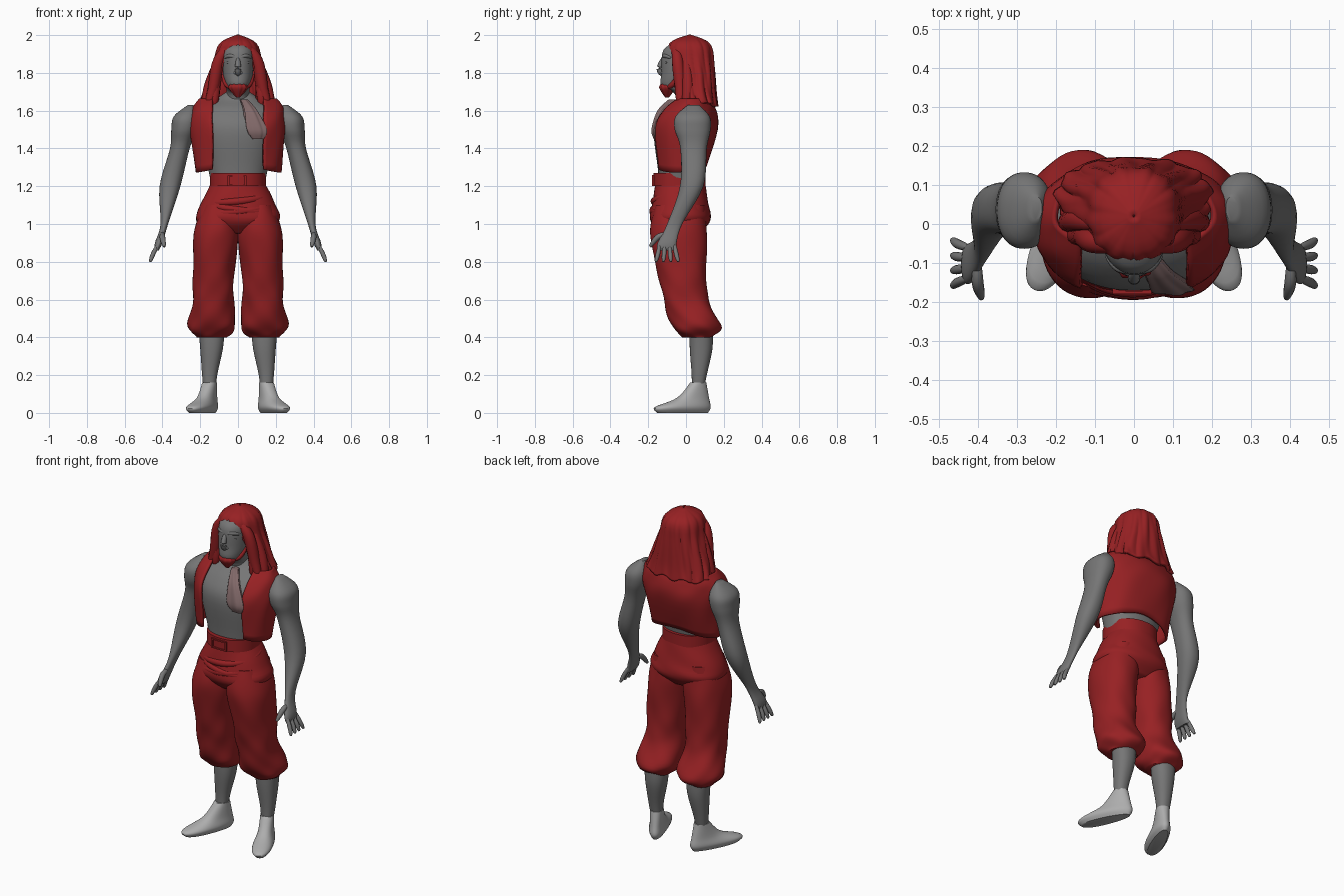
import bpy, bmesh
from math import sin, cos, pi, asin, radians
from mathutils import Vector, Matrix

if "Cube" in bpy.data.objects:
    bpy.data.objects.remove(bpy.data.objects["Cube"], do_unlink=True)


def material(name, *colour):
    mat = bpy.data.materials.new(name)
    mat.use_nodes = True
    mat.diffuse_color = (*colour, 1)
    shader = next(node for node in mat.node_tree.nodes if node.type == 'BSDF_PRINCIPLED')
    shader.inputs["Base Color"].default_value = (*colour, 1)
    return mat


red = material("deep red", .31, .015, .017)
skin = material("grey skin", .18, .18, .18)
pale = material("pale grey", .42, .42, .42)
dusty = material("dusty rose", .22, .14, .14)


def finish(name, bm, mat, mirror=False, thickness=0):
    """Turn a bmesh into a smooth object, thickened or mirrored on request."""
    bmesh.ops.remove_doubles(bm, verts=bm.verts, dist=.0005)
    bmesh.ops.recalc_face_normals(bm, faces=bm.faces)
    mesh = bpy.data.meshes.new(name)
    bm.to_mesh(mesh)
    bm.free()
    mesh.materials.append(mat)
    mesh.shade_smooth()
    mesh.set_sharp_from_angle(angle=radians(50))
    part = bpy.data.objects.new(name, mesh)
    bpy.context.collection.objects.link(part)
    if thickness:
        solid = part.modifiers.new("thickness", 'SOLIDIFY')
        solid.thickness, solid.offset = thickness, 0
    if mirror:
        part.modifiers.new("mirror", 'MIRROR').use_mirror_merge = False


def spline(rows, steps):
    """Smooth curve through the rows, as pairs of point and progress."""
    rows = [Vector(row) for row in rows]
    last = len(rows) - 1
    curve = []
    for i in range(last):
        before, start, end, after = (rows[min(max(j, 0), last)] for j in range(i - 1, i + 3))
        leave, arrive = (end - before) / 2, (after - start) / 2
        for k in range(steps):
            t = k / steps
            ease = t * t * (3 - 2 * t)
            point = start.lerp(end, ease) + leave * t * (1 - t) ** 2 - arrive * t * t * (1 - t)
            curve.append((point, (i + t) / last))
    return curve + [(rows[last], 1)]


def bridge(rings, closed):
    """Join rings of points with quads and cap the ends of closed shapes."""
    bm = bmesh.new()
    loops = [[bm.verts.new(point) for point in ring] for ring in rings]
    for upper, lower in zip(loops, loops[1:]):
        for i in range(0 if closed else 1, len(upper)):
            bm.faces.new((upper[i - 1], upper[i], lower[i], lower[i - 1]))
    if closed:
        bm.faces.new(loops[0])
        bm.faces.new(loops[-1])
    return bm


def loft(name, mat, rows, sides=48, steps=5, ripple=None, move=None, opening=None, **options):
    """Level rounded sections: height, half width, half depth, y, x."""
    box = .9
    rows = [tuple(row) + (0,) * (5 - len(row)) for row in rows]
    rings = []
    for (z, width, depth, y, x), t in spline(rows, steps):
        edge = asin(min(opening(t) / width, .95) ** (1 / box)) if opening else 0
        ring = []
        for i in range(sides):
            a = edge + 2 * (pi - edge) * i / (sides - 1 if opening else sides)
            swell = 1 + ripple(a, t) if ripple else 1
            across = abs(sin(a)) ** box * (1 if sin(a) > 0 else -1)
            along = abs(cos(a)) ** box * (-1 if cos(a) > 0 else 1)
            point = Vector((x + swell * width * across, y + swell * depth * along, z))
            ring.append(move(point) if move else point)
        rings.append(ring)
    finish(name, bridge(rings, not opening), mat, **options)


def tube(name, mat, radius, points, sides=12, **options):
    """Spindle that follows the points and thins toward both ends."""
    curve = spline(points, 5)
    rings = []
    for k, (point, t) in enumerate(curve):
        way = curve[min(k + 1, len(curve) - 1)][0] - curve[max(k - 1, 0)][0]
        turn = way.to_track_quat('Z', 'Y')
        r = radius * sin(pi * (.08 + .84 * t)) ** .6
        rings.append([point + turn @ Vector((r * cos(a), r * sin(a), 0))
                      for a in (2 * pi * i / sides for i in range(sides))])
    finish(name, bridge(rings, True), mat, **options)


def block(name, mat, place, size):
    bm = bmesh.new()
    bmesh.ops.create_cube(bm, size=1, matrix=Matrix.Translation(place) @ Matrix.Diagonal((*size, 1)))
    finish(name, bm, mat)


# Torso, and a vest that follows it more loosely
torso_rows = [(1.2, .14, .11, -.03), (1.3, .16, .12, -.03), (1.5, .21, .16, -.01),
              (1.6, .2, .13, .01), (1.66, .12, .08, .03), (1.7, .06, .06, .03)]
loft("torso", skin, torso_rows)


def hem(point):
    """Raise the hem at the middle of the back and drop it at the sides."""
    low = max(0, 1.4 - point.z) * 10
    point.z += low * (.02 * cos(12 * point.x) - .01)
    return point


vest_rows = [(z, width / 2 + .14, depth + .012, y) for z, width, depth, y in torso_rows[1:5]]
loft("vest", red, vest_rows, sides=64, thickness=.014, opening=lambda t: .135, move=hem,
     ripple=lambda a, t: .01 * sin(5 * a + 8 * t) + .007 * sin(9 * a - 12 * t))

# Arms and hands
loft("arm", skin, [(1.63, .015, .03, .04, .25), (1.57, .065, .09, .035, .275),
                   (1.5, .068, .095, .035, .285), (1.4, .052, .07, .04, .308),
                   (1.2, .055, .062, .03, .36), (1, .02, .04, -.06, .39), (.9, .02, .05, -.1, .42),
                   (.86, .01, .05, -.1, .43)], mirror=True)
for i, finger in enumerate(("index", "middle", "ring", "little")):
    spread = (i - 1.5) / 40
    tube(finger + "_finger", skin, .012, [(.42, spread - .1, .9), (.45, spread * 1.3 - .1, .84),
                                          (.465, spread * 1.6 - .1, .8)], mirror=True)
tube("thumb", skin, .015, [(.4, -.1, .95), (.4, -.15, .93), (.39, -.19, .88)], mirror=True)

# Head and face
loft("head", skin, [(1.6, .07, .07, .03), (1.69, .06, .07, .01), (1.73, .065, .1, -.03),
                    (1.8, .08, .11, -.02), (1.92, .08, .11, -.01), (1.97, .03, .04)])
tube("nose", skin, .016, [(0, -.12, 1.88), (0, -.14, 1.82), (0, -.12, 1.785)])
tube("nostril", skin, .009, [(.005, -.13, 1.8), (.024, -.118, 1.8)], mirror=True)
tube("brow", skin, .011, [(0, -.12, 1.88), (.04, -.112, 1.89), (.07, -.08, 1.88)], mirror=True)
tube("eyelid", skin, .008, [(.015, -.12, 1.855), (.06, -.1, 1.855)], mirror=True)
for lip, z in (("upper_lip", 1.768), ("lower_lip", 1.757)):
    tube(lip, skin, .007, [(-.03, -.115, z), (0, -.127, z), (.03, -.115, z)])

# Beard
loft("beard", red, [(1.745, .035, .02, -.11), (1.72, .05, .04, -.1), (1.67, .01, .01, -.1)],
     ripple=lambda a, t: .06 * sin(9 * a))
tube("jaw_beard", red, .015, [(.03, -.1, 1.72), (.06, -.07, 1.74), (.08, -.03, 1.79)], mirror=True)


# Long hair with a ragged hem
def ragged(point):
    drop = max(0, 1.72 - point.z) * 5
    point.z -= .02 * drop * sin(50 * point.x + 20 * point.y)
    return point


loft("hair", red, [(1.994, .003, .003, .02), (1.95, .09, .1, .02), (1.85, .12, .11, .03),
                   (1.7, .17, .1, .05), (1.63, .19, .09, .07)],
     sides=110, thickness=.018, move=ragged,
     opening=lambda t: .1 * min(1, max(0, 3 * t - .8)),
     ripple=lambda a, t: min(1, 2 * t) * (.035 * sin(13 * a + 4 * t) + .015 * sin(23 * a - 5 * t)))
tube("temple_lock", red, .032, [(.03, -.055, 1.95), (.1, -.045, 1.87), (.13, -.03, 1.72),
                                (.16, -.03, 1.62)], mirror=True)
tube("inner_lock", red, .03, [(.1, -.025, 1.84), (.12, -.025, 1.74), (.125, -.035, 1.63)], mirror=True)
tube("side_lock", red, .03, [(.1, 0, 1.88), (.15, .01, 1.73), (.18, 0, 1.61)], mirror=True)

# Neckerchief
loft("neckerchief", dusty, [(1.66, .02, .02, -.07, .03), (1.6, .035, .02, -.13, .065),
                            (1.5, .055, .02, -.162, .095), (1.45, .03, .01, -.16, .105)],
     ripple=lambda a, t: .1 * sin(6 * a))

# Hips, draped sash folds and belt
loft("hips", red, [(1.22, .14, .13, -.03), (1.1, .2, .15, -.03), (1.02, .22, .16, -.03),
                   (.95, .14, .1, -.03)], ripple=lambda a, t: .008 * sin(18 * t + 5 * sin(a)))


def sash_fold(name, start, end):
    path = []
    for i in range(17):
        a = radians(280 * i / 16 - 140)
        z = start + (end - start) * i / 16 - .02 * cos(a)
        path.append(((.62 - .4 * z) * sin(a), (.12 * z - .272) * cos(a) - .03, z))
    tube(name, red, .02, path)


sash_fold("low_sash_fold", 1.04, 1.13)
sash_fold("middle_sash_fold", 1.15, 1.04)
sash_fold("high_sash_fold", 1.1, 1.18)
loft("belt", red, [(z, .148, .138, -.035) for z in (1.2, 1.27)], steps=1)
for side, x in (("left", .04), ("right", -.05)):
    block(side + "_buckle_bar", red, (x, -.172, 1.23), (.01, .014, .056))
for side, z in (("upper", 1.255), ("lower", 1.205)):
    block(side + "_buckle_bar", red, (-.005, -.173, z), (.09, .012, .008))

# Baggy trousers gathered below the knee
loft("trouser_leg", red, [(1.1, .09, .13, -.03, .1), (.95, .118, .15, -.04, .115),
                          (.75, .11, .13, -.022, .128), (.6, .108, .118, 0, .132),
                          (.46, .125, .13, .055, .138), (.4, .08, .075, .06, .138)], mirror=True,
     steps=7,
     ripple=lambda a, t: (.01 + .035 * t * t) * (sin(3 * a + 20 * t) + .7 * sin(5 * a - 25 * t)))

# Calves and splayed shoes
loft("calf", skin, [(.45, .07, .06, .08, .14), (.34, .06, .06, .08, .14), (.2, .04, .04, .07, .15),
                    (.1, .03, .03, .06, .15)], mirror=True)


def splay(point):
    point.x *= 1 - point.y
    return Matrix.Rotation(radians(24), 3, 'Z') @ point + Vector((.15, .065, 0))


loft("shoe", pale, [(0, .035, .145, -.09), (.03, .05, .16, -.09), (.08, .04, .09, -.03),
                    (.16, .037, .043)], move=splay, mirror=True)
